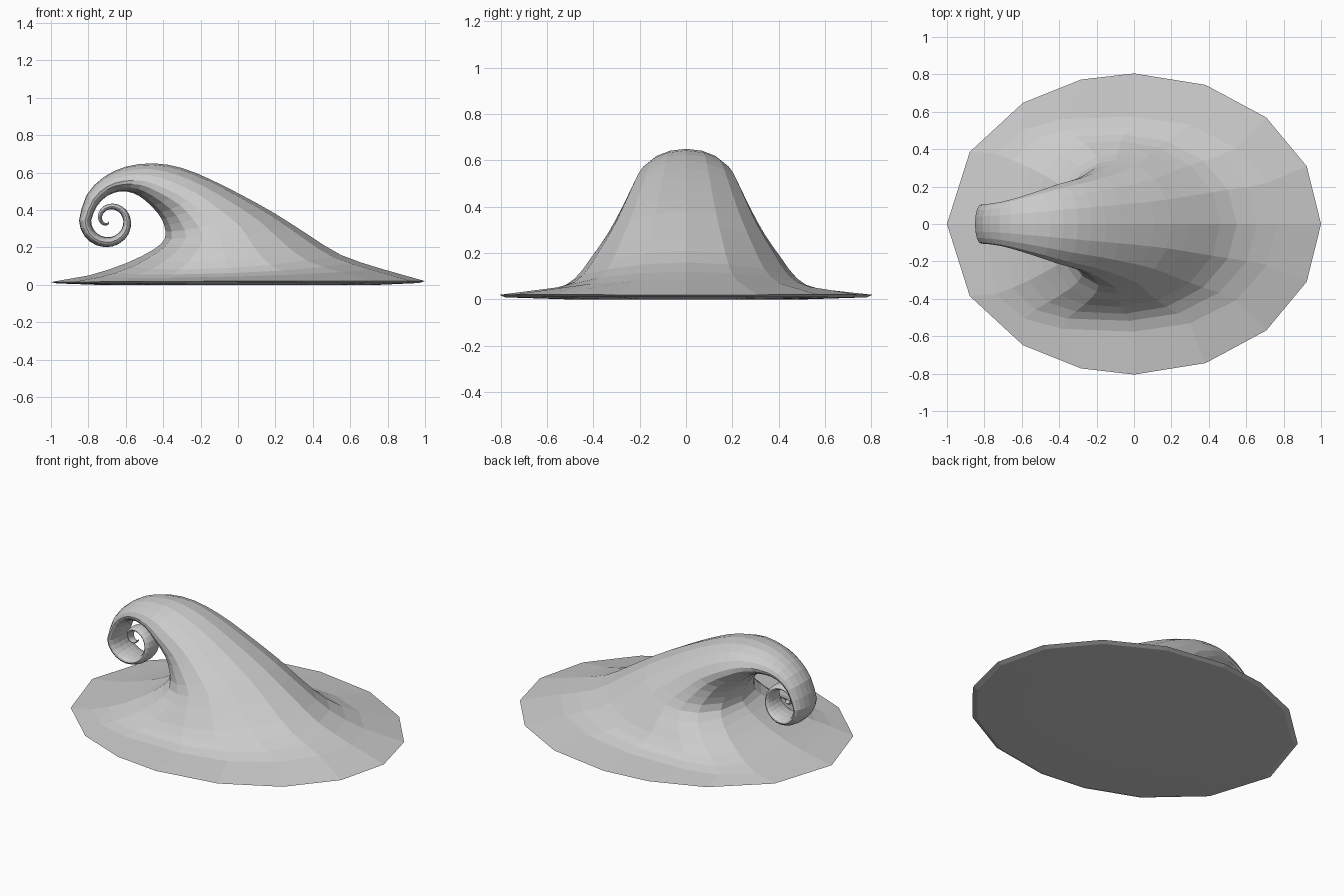
import bpy, bmesh
from math import sin, cos, pi, radians, copysign

if "Cube" in bpy.data.objects:
    bpy.data.objects.remove(bpy.data.objects["Cube"], do_unlink=True)

SIDES = 16

# Plain grey clay
grey = bpy.data.materials.new("plain grey")
grey.use_nodes = True
color = (0.6, 0.6, 0.6, 1)
grey.diffuse_color = color
grey.node_tree.nodes["Principled BSDF"].inputs["Base Color"].default_value = color

# Each section: back x, z, hollow x, z, side x, z, half width, roundness of the hollow half
base = [
    (.75, 0, -.75, 0, 0, 0, .5, 1),
    (.97, .01, -.97, .008, 0, .009, .78, 1),
    (1, .02, -1, .015, 0, .02, .805, 1),
]
slope = [
    (.77, .085, -.8, .05, 0, .045, .575, .58),
    (.55, .16, -.6, .115, -.05, .09, .48, .62),
    (.38, .265, -.45, .19, -.08, .18, .41, .8),
    (.2, .38, -.39, .25, -.1, .28, .34, .95),
    (.02, .48, -.395, .32, -.18, .37, .29, 1),
    (-.15, .565, -.43, .385, -.27, .45, .25, 1),
    (-.3, .625, -.5, .455, -.39, .515, .217, 1),
    (-.45, .65, -.56, .49, -.5, .555, .18, 1),
    (-.6, .632, -.63, .5, -.61, .555, .145, 1),
    (-.72, .575, -.7, .475, -.7, .525, .12, 1),
    (-.81, .48, -.755, .42, -.775, .455, .108, 1),
]

# Curled tip: a spiral tightening and narrowing towards its centre
STEPS = 28
tip = []
for i in range(STEPS + 1):
    t = i / STEPS
    a = radians(180 + 450 * t)
    outer = .16 - .14 * t ** 1.3
    inner = outer - .05 * (1 - t) ** 1.3 - .015
    section = []
    for r in (outer, inner, (outer + inner) / 2):
        section += [-.69 + r * cos(a), .345 + r * sin(a)]
    tip.append((*section, .09 * (1 - t) ** 1.2 + .015, 1))


def blend(p, q, r, s, t):
    """Smooth curve from q to r, guided by the neighbours p and s."""
    return tuple(b + t / 2 * (c - a + t * (2 * a - 5 * b + 4 * c - d
                                           + t * (3 * (b - c) + d - a)))
                 for a, b, c, d in zip(p, q, r, s))


def add_ring(bm, section):
    """One closed cross-section, bent so its sides pass through the side point."""
    bx, bz, hx, hz, sx, sz, width, roundness = section
    ring = []
    for k in range(SIDES):
        a = 2 * pi * k / SIDES
        if cos(a) < 0:
            a += .15 * sin(2 * a)  # broader towards the hollow
        c, s = cos(a), sin(a)
        if c < 0:
            c = -abs(c) ** roundness
            s = copysign(abs(s) ** roundness, s)
        mx, mz = (bx + hx) / 2, (bz + hz) / 2
        x = mx + (bx - hx) / 2 * c + (sx - mx) * s * s
        z = mz + (bz - hz) / 2 * c + (sz - mz) * s * s
        ring.append(bm.verts.new((x, width * s, z)))
    return ring


# Smooth the slope into the curl with in-between sections
guide = [base[-1]] + slope + tip[:2]
smooth = []
for p, q, r, s in zip(guide, guide[1:], guide[2:], guide[3:]):
    smooth += [q, blend(p, q, r, s, .5)]
sections = base + smooth + tip

# Loft the sections into one closed body
bm = bmesh.new()
rings = [add_ring(bm, section) for section in sections]
for low, high in zip(rings, rings[1:]):
    for k in range(SIDES):
        n = (k + 1) % SIDES
        bm.faces.new((low[k], low[n], high[n], high[k]))
bm.faces.new(rings[0][::-1])
bm.faces.new(rings[-1])
bmesh.ops.recalc_face_normals(bm, faces=bm.faces[:])

mesh = bpy.data.meshes.new("curled_hill")
bm.to_mesh(mesh)
bm.free()
mesh.materials.append(grey)
hill = bpy.data.objects.new("curled_hill", mesh)
bpy.context.collection.objects.link(hill)
